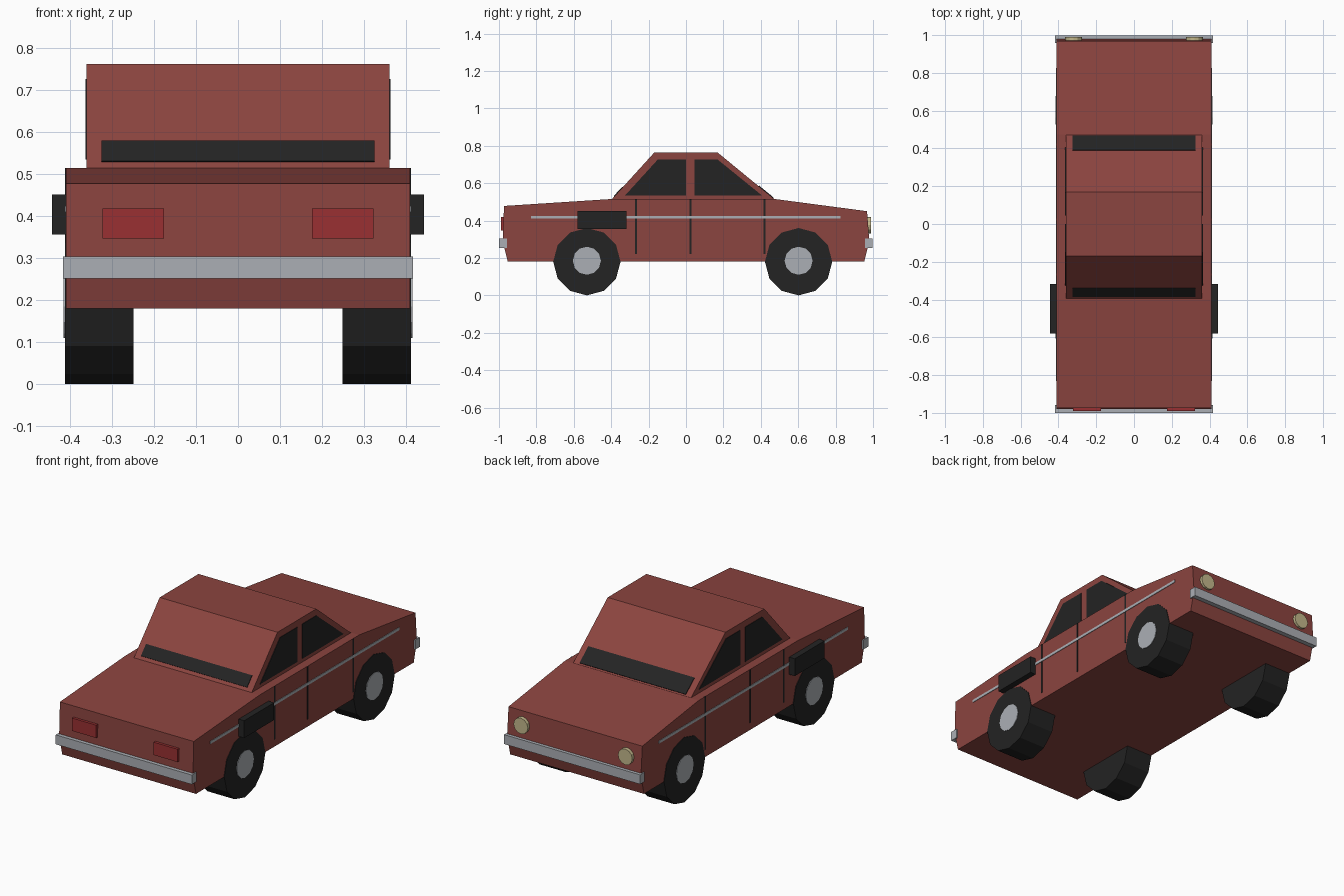
import bpy, bmesh
from math import pi
from mathutils import Matrix, Vector

if "Cube" in bpy.data.objects:
    bpy.data.objects.remove(bpy.data.objects["Cube"], do_unlink=True)


def material(name, r, g, b):
    m = bpy.data.materials.new(name)
    m.use_nodes = True
    m.diffuse_color = (r, g, b, 1)
    m.node_tree.nodes["Principled BSDF"].inputs["Base Color"].default_value = (r, g, b, 1)
    return m


paint = material("brick_red_paint", 0.26, 0.058, 0.05)
black = material("black", 0.017, 0.017, 0.017)
chrome = material("grey_chrome", 0.41, 0.43, 0.46)
red = material("red_lens", 0.32, 0.03, 0.032)
cream = material("cream_lens", 0.55, 0.48, 0.26)


def finish(name, bm, mat):
    bmesh.ops.recalc_face_normals(bm, faces=bm.faces)
    mesh = bpy.data.meshes.new(name)
    bm.to_mesh(mesh)
    bm.free()
    mesh.materials.append(mat)
    ob = bpy.data.objects.new(name, mesh)
    bpy.context.collection.objects.link(ob)
    return ob


def prism(name, profile, x0, x1, mat):
    """Extrude a (y, z) outline from x0 to x1."""
    bm = bmesh.new()
    face = bm.faces.new([bm.verts.new((x0, y, z)) for y, z in profile])
    out = bmesh.ops.extrude_face_region(bm, geom=[face])
    moved = [v for v in out["geom"] if isinstance(v, bmesh.types.BMVert)]
    bmesh.ops.translate(bm, vec=(x1 - x0, 0, 0), verts=moved)
    return finish(name, bm, mat)


def box(name, x0, x1, y0, y1, z0, z1, mat):
    return prism(name, [(y0, z0), (y1, z0), (y1, z1), (y0, z1)], x0, x1, mat)


def disc(name, center, radius, depth, axis, sides, mat):
    bm = bmesh.new()
    turn = Matrix.Rotation(pi / 2, 4, "Y" if axis == "X" else "X")
    bmesh.ops.create_cone(bm, cap_ends=True, segments=sides, radius1=radius, radius2=radius,
                          depth=depth, matrix=Matrix.Translation(center) @ turn)
    return finish(name, bm, mat)


def slope_strip(name, a, b, mat):
    """Thin glass plate lying on the cabin slope between points a and b."""
    a, b = Vector(a), Vector(b)
    n = Vector((-(b - a).y, (b - a).x)).normalized() * 0.004
    if n.y < 0:
        n = -n
    return prism(name, [a - n, b - n, b + n, a + n], -0.325, 0.325, mat)


# Main shell and cabin
prism("body", [(-0.953, 0.18), (0.953, 0.18), (0.98, 0.29), (0.968, 0.45), (0.475, 0.515),
               (-0.40, 0.515), (-0.973, 0.478)], -0.41, 0.41, paint).data
body = bpy.data.objects["body"]
bm = bmesh.new()
bm.from_mesh(body.data)
# Crease in the near end panel, behind the bumper
edge = [e for e in bm.edges if all(v.co.y < -0.94 for v in e.verts)
        and abs(e.verts[0].co.z - e.verts[1].co.z) > 0.1]
cut = bmesh.ops.subdivide_edges(bm, edges=edge, cuts=1)
for v in {g for g in cut["geom_inner"] if isinstance(g, bmesh.types.BMVert)}:
    v.co.y, v.co.z = -0.98, 0.29
bm.to_mesh(body.data)
bm.free()

prism("cabin", [(-0.40, 0.51), (0.478, 0.51), (0.17, 0.763), (-0.17, 0.763)], -0.361, 0.361, paint)

# Strips of glass low on both cabin slopes
slope_strip("front_glass_strip", (-0.383, 0.529), (-0.338, 0.578), black)
slope_strip("rear_glass_strip", (0.465, 0.521), (0.388, 0.584), black)

# Bumpers
box("front_bumper", -0.417, 0.417, -1.0, -0.957, 0.252, 0.304, chrome)
box("rear_bumper", -0.417, 0.417, 0.957, 0.997, 0.252, 0.304, chrome)

for side, s in (("left", 1), ("right", -1)):
    # Side windows
    prism(side + "_front_window", [(-0.325, 0.535), (0, 0.535), (0, 0.727), (-0.15, 0.727)],
          s * 0.355, s * 0.364, black)
    prism(side + "_rear_window", [(0.045, 0.535), (0.405, 0.535), (0.168, 0.727), (0.045, 0.727)],
          s * 0.355, s * 0.364, black)
    # Door seams and trim stripe
    for i, y in enumerate((-0.267, 0.024, 0.42)):
        box(f"{side}_door_seam_{i + 1}", s * 0.405, s * 0.412, y - 0.005, y + 0.005, 0.22, 0.515, black)
    box(side + "_trim_stripe", s * 0.405, s * 0.413, -0.83, 0.825, 0.41, 0.425, chrome)
    # Side block mirrors
    box(side + "_mirror", s * 0.40, s * 0.444, -0.58, -0.318, 0.356, 0.452, black)
    # End lamps
    box(side + "_red_lamp", s * 0.176, s * 0.323, -0.99, -0.965, 0.347, 0.418, red)
    disc(side + "_round_lamp", (s * 0.32, 0.976, 0.375), 0.044, 0.028, "Y", 12, cream)
    # Wheels with hubs
    for end, y in (("front", -0.53), ("rear", 0.602)):
        disc(f"{side}_{end}_wheel", (s * 0.331, y, 0.18), 0.18, 0.164, "X", 12, black)
        disc(f"{side}_{end}_hub", (s * 0.41, y, 0.185), 0.075, 0.012, "X", 12, chrome)
